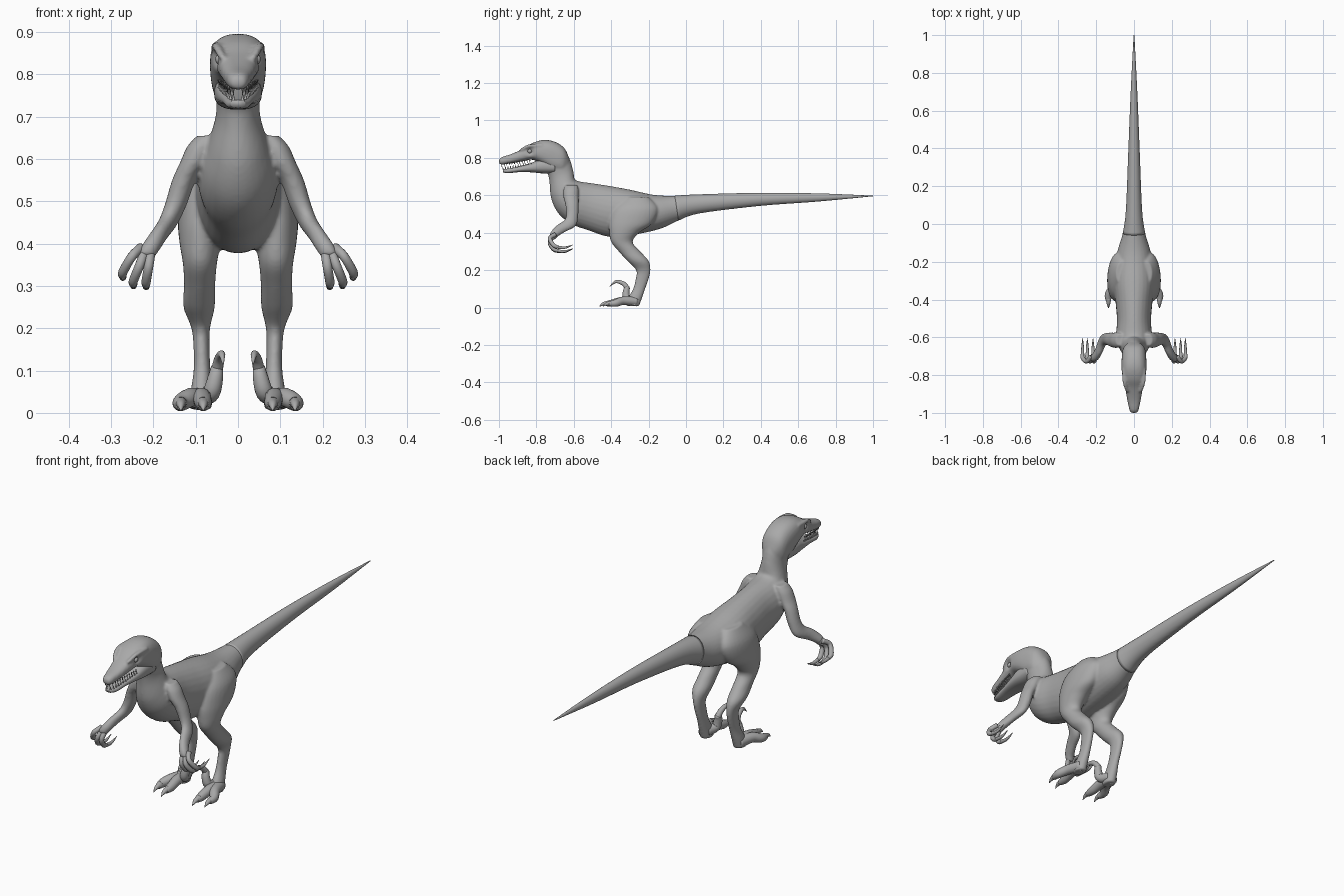
import bpy, bmesh, math
from mathutils import Vector

cube = bpy.data.objects.get("Cube")
if cube:
    bpy.data.objects.remove(cube)

skin = bpy.data.materials.new("grey_skin")
skin.use_nodes = True
GREY = (0.4, 0.4, 0.4, 1)
skin.diffuse_color = GREY
skin.node_tree.nodes["Principled BSDF"].inputs["Base Color"].default_value = GREY


def add(name, bm):
    bmesh.ops.recalc_face_normals(bm, faces=bm.faces)
    me = bpy.data.meshes.new(name)
    bm.to_mesh(me)
    bm.free()
    me.materials.append(skin)
    me.shade_smooth()
    ob = bpy.data.objects.new(name, me)
    bpy.context.collection.objects.link(ob)
    return ob


def spline(rows, steps):
    """Catmull-Rom interpolation through rows of numbers."""
    out = []
    for i in range(len(rows) - 1):
        a, b, c, d = (rows[max(i - 1, 0)], rows[i], rows[i + 1], rows[min(i + 2, len(rows) - 1)])
        for k in range(steps):
            t = k / steps
            out.append([q + 0.5 * t * (r - p + t * (2*p - 5*q + 4*r - s + t * (3*(q - r) + s - p)))
                        for p, q, r, s in zip(a, b, c, d)])
    return out + [list(rows[-1])]


def skin_rings(name, rings):
    bm = bmesh.new()
    loops = [[bm.verts.new(p) for p in ring] for ring in rings]
    n = len(loops[0])
    for a, b in zip(loops, loops[1:]):
        for j in range(n):
            bm.faces.new((a[j], a[(j + 1) % n], b[(j + 1) % n], b[j]))
    bm.faces.new(loops[0])
    bm.faces.new(loops[-1])
    return add(name, bm)


def loft(name, rows, side=1, power=1.0, n=28):
    """Rows: centre x, outline point (y, z), opposite point (y, z), half width."""
    rings = []
    for x, y1, z1, y2, z2, w in spline(rows, 5):
        ring = []
        for j in range(n):
            a = math.tau * j / n
            c, s = math.cos(a), math.sin(a)
            c, s = (math.copysign(abs(v) ** power, v) for v in (c, s))
            ring.append((side * (x + w * c), (y1 + y2) / 2 + s * (y1 - y2) / 2,
                         (z1 + z2) / 2 + s * (z1 - z2) / 2))
        rings.append(ring)
    return skin_rings(name, rings)


def tube(name, rows, side=1, n=14):
    """Rows: x, y, z, radius along a path."""
    pts = spline(rows, 5)
    rings = []
    for i, (x, y, z, r) in enumerate(pts):
        d = Vector(pts[min(i + 1, len(pts) - 1)][:3]) - Vector(pts[max(i - 1, 0)][:3])
        d.normalize()
        u = Vector((1, 0, 0))
        u = (u - d * u.dot(d)).normalized()
        v = d.cross(u)
        ring = []
        for j in range(n):
            a = math.tau * j / n
            p = Vector((x, y, z)) + r * (u * math.cos(a) + v * math.sin(a))
            ring.append((side * p.x, p.y, p.z))
        rings.append(ring)
    return skin_rings(name, rings)


# Tail, torso and neck
tail = [(0, 1.0, .598, 1.0, .595, .002), (0, .71, .61, .71, .567, .017),
        (0, .39, .613, .39, .543, .03), (0, .07, .605, .07, .503, .043),
        (0, -.06, .598, -.04, .465, .06)]
torso = tail[2:] + [
    (0, -.17, .602, -.14, .42, .09), (0, -.30, .63, -.29, .387, .108),
    (0, -.41, .65, -.41, .378, .098), (0, -.5, .664, -.52, .412, .09),
    (0, -.57, .674, -.61, .445, .095), (0, -.595, .685, -.68, .50, .085),
    (0, -.598, .70, -.72, .58, .068), (0, -.605, .74, -.73, .67, .052),
    (0, -.625, .80, -.74, .715, .052), (0, -.67, .85, -.77, .75, .05)]
loft("tail", tail)
parts = [loft("body", torso)]

# Skull
skull = [(0, -.625, .80, -.64, .72, .035), (0, -.65, .852, -.67, .715, .058),
         (0, -.70, .886, -.72, .73, .065), (0, -.76, .896, -.77, .765, .066),
         (0, -.82, .88, -.82, .79, .059), (0, -.87, .85, -.87, .783, .047),
         (0, -.93, .822, -.93, .772, .036), (0, -.985, .804, -.985, .764, .024),
         (0, -1.0, .79, -1.0, .772, .014)]
parts.append(loft("skull", skull, power=.8))

# Arms, legs and brows, fused into the body
arm = [(.075, -.645, .655, -.58, .655, .022), (.088, -.655, .63, -.575, .63, .032),
       (.106, -.655, .59, -.575, .59, .032), (.128, -.645, .55, -.575, .55, .028),
       (.147, -.64, .50, -.577, .485, .026), (.165, -.65, .468, -.59, .435, .023),
       (.185, -.69, .44, -.645, .405, .021), (.205, -.722, .405, -.685, .38, .023),
       (.217, -.73, .375, -.70, .362, .02)]
leg = [(.065, -.32, .59, -.20, .59, .03), (.08, -.385, .53, -.15, .53, .052),
       (.088, -.41, .46, -.18, .45, .054), (.09, -.41, .40, -.25, .40, .048),
       (.09, -.40, .35, -.285, .35, .04), (.091, -.36, .30, -.245, .30, .037),
       (.092, -.315, .25, -.2, .25, .037), (.088, -.267, .2, -.19, .2, .022),
       (.086, -.27, .15, -.2, .15, .019), (.085, -.283, .1, -.218, .1, .02),
       (.087, -.31, .05, -.235, .05, .025), (.088, -.32, .008, -.25, .008, .027)]
brow = [(.035, -.89, .838, .006), (.05, -.84, .862, .011), (.056, -.77, .868, .008)]
for side in (1, -1):
    parts += [loft("arm", arm, side), loft("leg", leg, side), tube("brow", brow, side)]

bpy.ops.object.select_all(action='DESELECT')
for ob in parts:
    ob.select_set(True)
body = parts[0]
bpy.context.view_layer.objects.active = body
bpy.ops.object.join()
remesh = body.modifiers.new("fuse", 'REMESH')
remesh.mode = 'VOXEL'
remesh.voxel_size = 0.006
remesh.use_smooth_shade = True
soften = body.modifiers.new("soften", 'SMOOTH')
soften.factor = 0.5
soften.iterations = 5
bpy.ops.object.convert(target='MESH')

# Hollow eye sockets
for v in body.data.vertices:
    d = (Vector((abs(v.co.x), v.co.y, v.co.z)) - Vector((.056, -.835, .835))).length
    v.co.x *= 1 - .25 * math.exp(-(d / .018) ** 2)
body.data.shade_smooth()

# Lower jaw
jaw = [(0, -.70, .79, -.70, .717, .056), (0, -.77, .795, -.765, .717, .056),
       (0, -.83, .772, -.83, .723, .048), (0, -.89, .755, -.89, .724, .037),
       (0, -.95, .743, -.95, .718, .028), (0, -.98, .74, -.977, .722, .017)]
loft("lower_jaw", jaw, power=.8)

# Teeth along both jaws
teeth = bmesh.new()
for side in (1, -1):
    for i in range(12):
        t = i / 11
        y = -.985 + .15 * t
        x = side * (.011 + .034 * t ** .7)
        for base, tip in ((.772 + .016 * t, .75 + .024 * t), (.738 + .03 * t, .758 + .02 * t)):
            ring = [teeth.verts.new((x + .004 * math.cos(a), y + .004 * math.sin(a), base))
                    for a in (math.tau * k / 6 for k in range(6))]
            point = teeth.verts.new((x, y, tip))
            for k in range(6):
                teeth.faces.new((ring[k], ring[(k + 1) % 6], point))
            y += .006
add("teeth", teeth)

for side, label in ((1, "left"), (-1, "right")):
    # Eyes
    eye = bmesh.new()
    bmesh.ops.create_uvsphere(eye, u_segments=16, v_segments=10, radius=.012)
    bmesh.ops.translate(eye, verts=eye.verts, vec=(side * .042, -.835, .836))
    add(label + "_eye", eye)

    # Fingers with hooked claws
    for i, (x, z) in enumerate(((.272, .325), (.247, .305), (.217, .303))):
        w = .205 + .012 * (2 - i)
        tube(f"{label}_finger_{i + 1}",
             [(w, -.70, .39, .012), ((w + x) / 2, -.728, z + .045, .011),
              (x, -.708, z + .008, .011), (x, -.685, z - .002, .009)], side)
        tube(f"{label}_finger_claw_{i + 1}",
             [(x, -.70, z, .009), (x, -.65, z - .005, .007), (x, -.605, z + .01, .001)], side)

    # Walking toes with claws
    for i, (x, y) in enumerate(((.082, -.463), (.135, -.445))):
        m = (x + .09) / 2
        tube(f"{label}_toe_{i + 1}",
             [(.09, -.265, .032, .026), (m, -.335, .036, .023), (x, y + .07, .024, .02),
              (x, y + .035, .02, .013)], side)
        tube(f"{label}_toe_claw_{i + 1}",
             [(x, y + .05, .024, .014), (x, y + .02, .019, .009), (x, y, .005, .001)], side)

    # Raised inner toe with sickle claw
    tube(label + "_sickle_toe",
         [(.08, -.27, .04, .022), (.063, -.315, .048, .021), (.053, -.32, .085, .018),
          (.05, -.312, .108, .014)], side)
    tube(label + "_sickle_claw",
         [(.05, -.312, .1, .014), (.044, -.335, .128, .012), (.038, -.375, .138, .008),
          (.035, -.408, .112, .001)], side)
